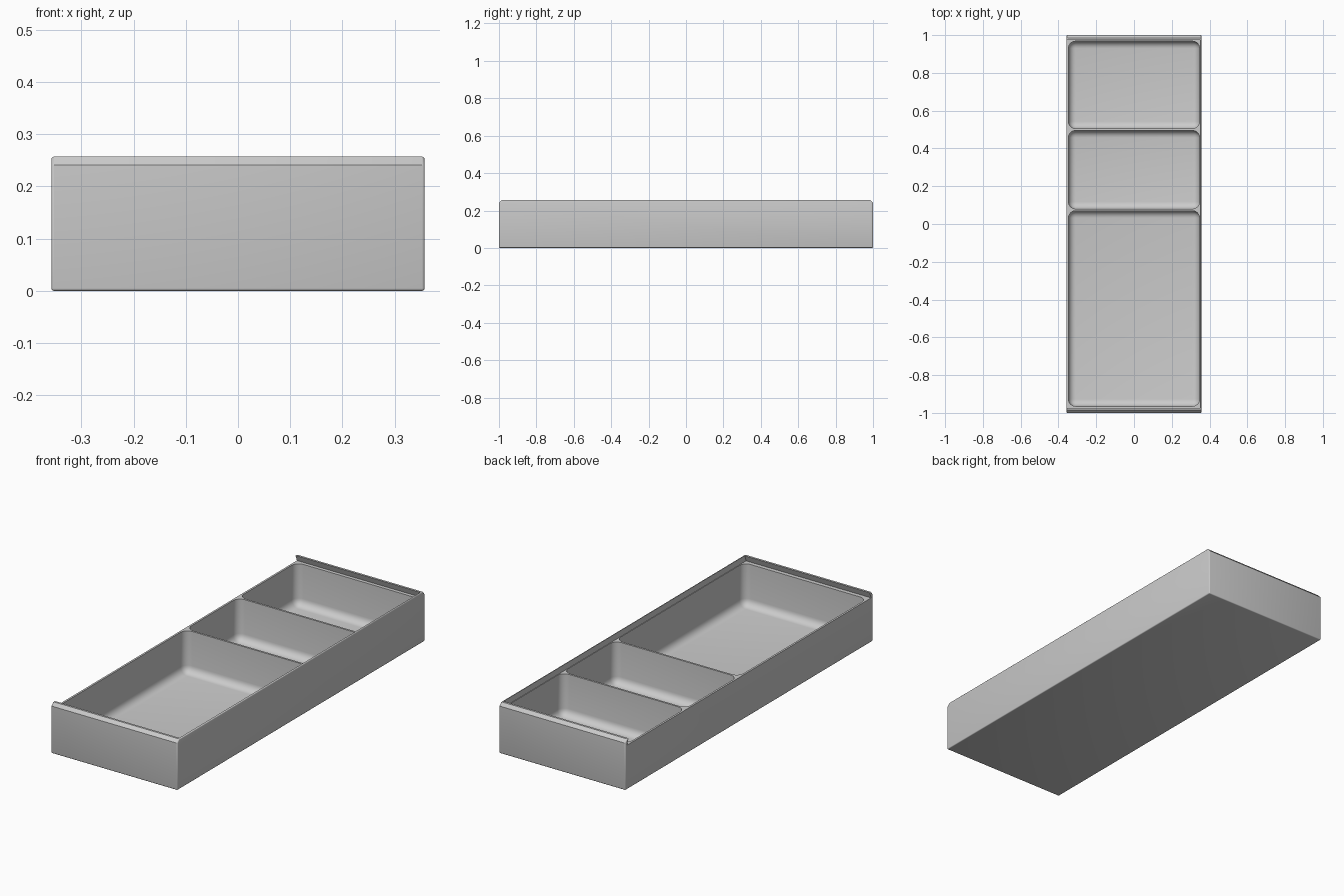
import bpy, bmesh, math

cube = bpy.data.objects.get("Cube")
if cube:
    bpy.data.objects.remove(cube, do_unlink=True)

grey = bpy.data.materials.new("plain grey")
grey.use_nodes = True
colour = (0.6, 0.6, 0.6, 1)
grey.diffuse_color = colour
grey.node_tree.nodes["Principled BSDF"].inputs["Base Color"].default_value = colour


def prism(name, profile, x0, x1, pick=None, radius=0, segments=1):
    """Extrude a (y, z) profile along x, then round the edges chosen by pick."""
    bm = bmesh.new()
    face = bm.faces.new([bm.verts.new((x0, y, z)) for y, z in profile])
    out = bmesh.ops.extrude_face_region(bm, geom=[face])
    for v in out["geom"]:
        if isinstance(v, bmesh.types.BMVert):
            v.co.x = x1
    bmesh.ops.recalc_face_normals(bm, faces=bm.faces)
    if pick:
        edges = [e for e in bm.edges if pick(e)]
        bmesh.ops.bevel(bm, geom=edges, offset=radius, segments=segments,
                        profile=0.5, affect='EDGES', clamp_overlap=True)
    bmesh.ops.recalc_face_normals(bm, faces=bm.faces)
    mesh = bpy.data.meshes.new(name)
    bm.to_mesh(mesh)
    bm.free()
    mesh.materials.append(grey)
    obj = bpy.data.objects.new(name, mesh)
    bpy.context.collection.objects.link(obj)
    return obj


# Outer block with chamfered top ends and softly rounded edges
HALF, TOP, RIM = 0.357, 0.257, 0.226
tray = prism("tray", [(-1, 0), (1, 0), (1, 0.241), (0.985, TOP), (-0.985, TOP), (-1, 0.241)],
             -HALF, HALF, lambda e: e.calc_face_angle() > math.radians(60), 0.005, 3)

# Dovetail lid slot, open on one long side
cutters = [prism("lid_slot_cutter", [(-0.986, RIM), (0.986, RIM), (0.972, 0.262), (-0.972, 0.262)],
                 -0.5, 0.35)]

# Three rounded compartments
for name, y0, y1 in (("large", -0.965, 0.07), ("middle", 0.08, 0.495), ("small", 0.505, 0.968)):
    profile = [(y0, 0.012), (y1, 0.012), (y1, 0.236), (y0, 0.236)]
    cutters.append(prism(name + "_compartment_cutter", profile, -0.347, 0.347,
                         lambda e: min(v.co.z for v in e.verts) < 0.1, 0.038, 6))

bpy.context.view_layer.objects.active = tray
for cutter in cutters:
    cut = tray.modifiers.new(cutter.name, 'BOOLEAN')
    cut.operation = 'DIFFERENCE'
    cut.solver = 'EXACT'
    cut.object = cutter
    bpy.ops.object.modifier_apply(modifier=cut.name)
    bpy.data.objects.remove(cutter, do_unlink=True)

bpy.ops.object.select_all(action='DESELECT')
tray.select_set(True)
bpy.ops.object.shade_smooth_by_angle(angle=math.radians(35))
